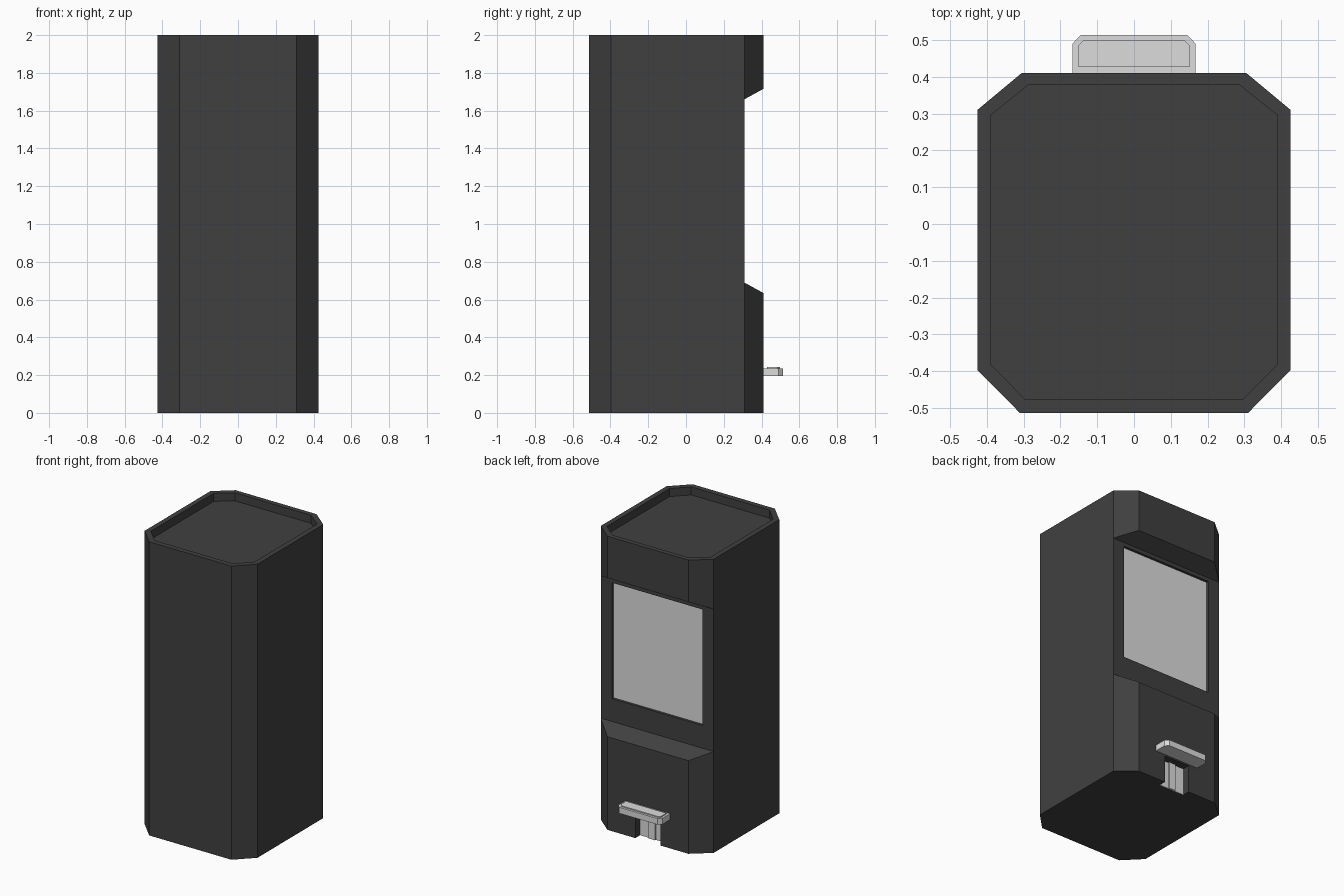
import bpy, bmesh

if "Cube" in bpy.data.objects:
    bpy.data.objects.remove(bpy.data.objects["Cube"])


def material(name, v):
    m = bpy.data.materials.new(name)
    m.diffuse_color = (v, v, v, 1)
    m.use_nodes = True
    m.node_tree.nodes["Principled BSDF"].inputs["Base Color"].default_value = m.diffuse_color
    return m


dark = material("dark grey", 0.051)
light = material("light grey", 0.72)


def prism(name, pts, lo, hi, axis, mat):
    """Extrude a closed 2D profile along z (pts = x, y) or x (pts = y, z)."""
    place = (lambda p, d: (p[0], p[1], d)) if axis == 'z' else (lambda p, d: (d, p[0], p[1]))
    bm = bmesh.new()
    face = bm.faces.new([bm.verts.new(place(p, lo)) for p in pts])
    ext = bmesh.ops.extrude_face_region(bm, geom=[face])
    for v in ext['geom']:
        if isinstance(v, bmesh.types.BMVert):
            v.co['xyz'.index(axis)] = hi
    bmesh.ops.recalc_face_normals(bm, faces=bm.faces)
    me = bpy.data.meshes.new(name)
    bm.to_mesh(me)
    bm.free()
    me.materials.append(mat)
    ob = bpy.data.objects.new(name, me)
    bpy.context.collection.objects.link(ob)
    return ob


def box(name, x0, x1, y0, y1, z0, z1, mat):
    return prism(name, [(x0, y0), (x1, y0), (x1, y1), (x0, y1)], z0, z1, 'z', mat)


def mirrored(half):
    """Mirror the right half of an outline in x."""
    return half + [(-x, y) for x, y in reversed(half)]


def cut(ob, cutter):
    mod = ob.modifiers.new("cut", 'BOOLEAN')
    mod.operation = 'DIFFERENCE'
    mod.solver = 'EXACT'
    mod.object = cutter
    bpy.context.view_layer.objects.active = ob
    bpy.ops.object.modifier_apply(modifier=mod.name)
    bpy.data.objects.remove(cutter, do_unlink=True)


# Cabinet with chamfered corners
cabinet = prism("cabinet", mirrored([(0.31, -0.513), (0.425, -0.397), (0.425, 0.31), (0.305, 0.41)]),
                0, 2, 'z', dark)

# Sunken roof inside a narrow rim
cut(cabinet, prism("roof_cutter", mirrored([(0.295, -0.477), (0.39, -0.38), (0.39, 0.295), (0.287, 0.377)]),
                   1.945, 2.1, 'z', dark))

# Display bay with sloped top and bottom
cut(cabinet, prism("bay_cutter", [(0.309, 0.69), (0.509, 0.58), (0.509, 1.77), (0.309, 1.66)],
                   -0.6, 0.6, 'x', dark))

# Recess for the screen, and the opening at the foot
cut(cabinet, box("screen_cutter", -0.34, 0.34, 0.288, 0.4, 0.845, 1.635, dark))
cut(cabinet, box("opening_cutter", -0.095, 0.095, 0.355, 0.5, -0.1, 0.185, dark))

# Screen
box("screen", -0.34, 0.34, 0.284, 0.292, 0.845, 1.635, light)

# Panel in the foot opening with a raised middle strip
box("opening_panel", -0.095, 0.095, 0.35, 0.36, 0.001, 0.185, light)
box("opening_strip", -0.025, 0.025, 0.355, 0.369, 0.001, 0.185, light)

# Tray shelf with a raised pad
prism("tray", mirrored([(0.167, 0.405), (0.167, 0.49), (0.145, 0.513)]), 0.195, 0.236, 'z', light)
prism("tray_pad", mirrored([(0.152, 0.428), (0.152, 0.484), (0.138, 0.498)]), 0.23, 0.243, 'z', light)
